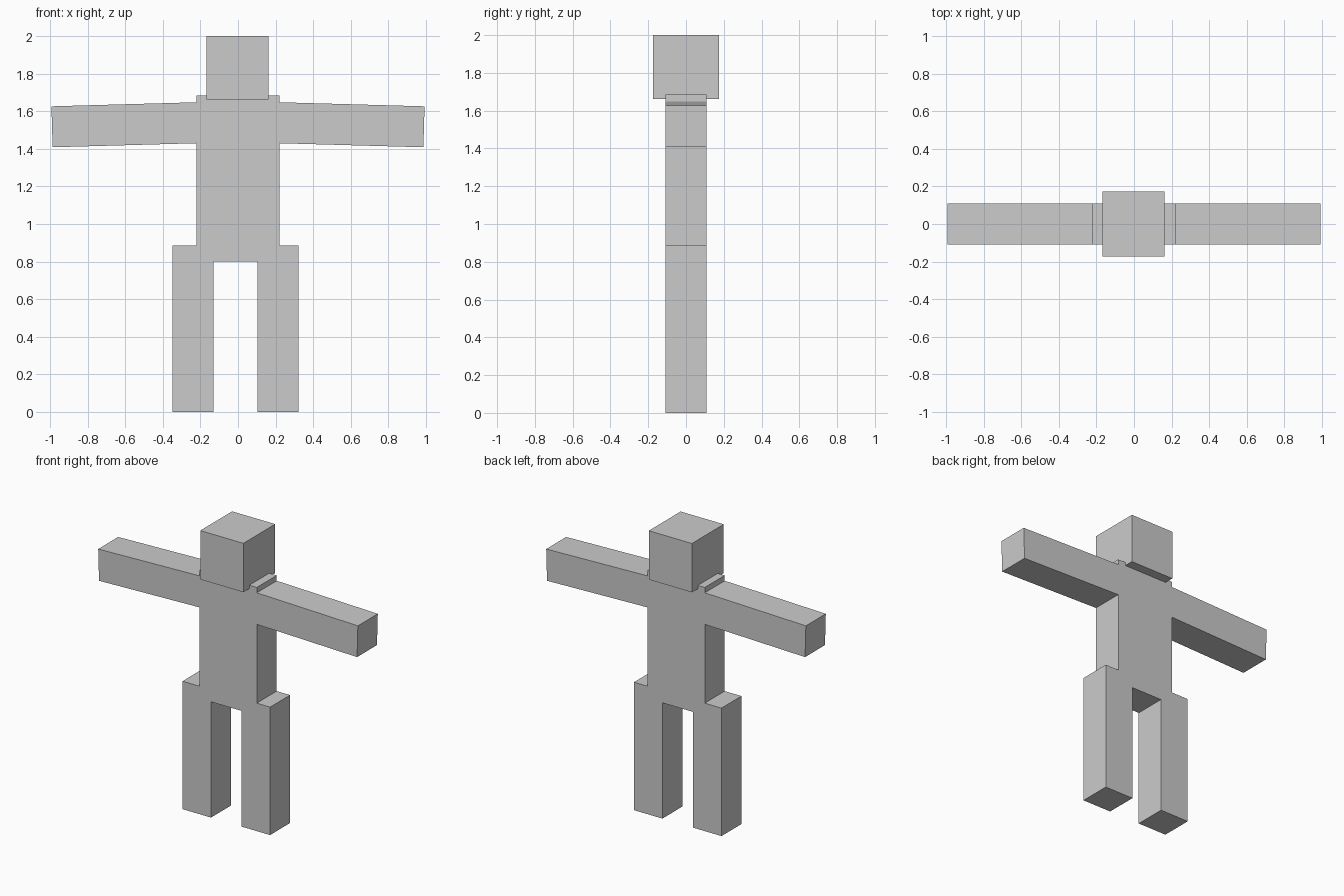
import bpy
from math import radians

if "Cube" in bpy.data.objects:
    bpy.data.objects.remove(bpy.data.objects["Cube"])


def box(name, center, size, tilt=0.0):
    bpy.ops.mesh.primitive_cube_add(size=1, location=center)
    ob = bpy.context.object
    ob.name = name
    ob.scale = size
    ob.rotation_euler.y = radians(tilt)
    return ob


LIMB = 0.218   # thickness of limbs and torso
LENGTH = 0.885  # length of limbs and torso

# Head and torso
box("head", (-0.002, 0, 1.831), (0.33, 0.348, 0.338))
box("torso", (0, 0, 1.243), (0.44, LIMB, LENGTH))

# Arms, drooping slightly outwards
for side, s in (("left", -1), ("right", 1)):
    box(side + "_arm", (s * 0.548, 0, 1.53), (LENGTH, LIMB, LIMB), s * 1.6)

# Legs
for side, x in (("left", -0.239), ("right", 0.213)):
    box(side + "_leg", (x, 0, LENGTH / 2), (LIMB, LIMB, LENGTH))
